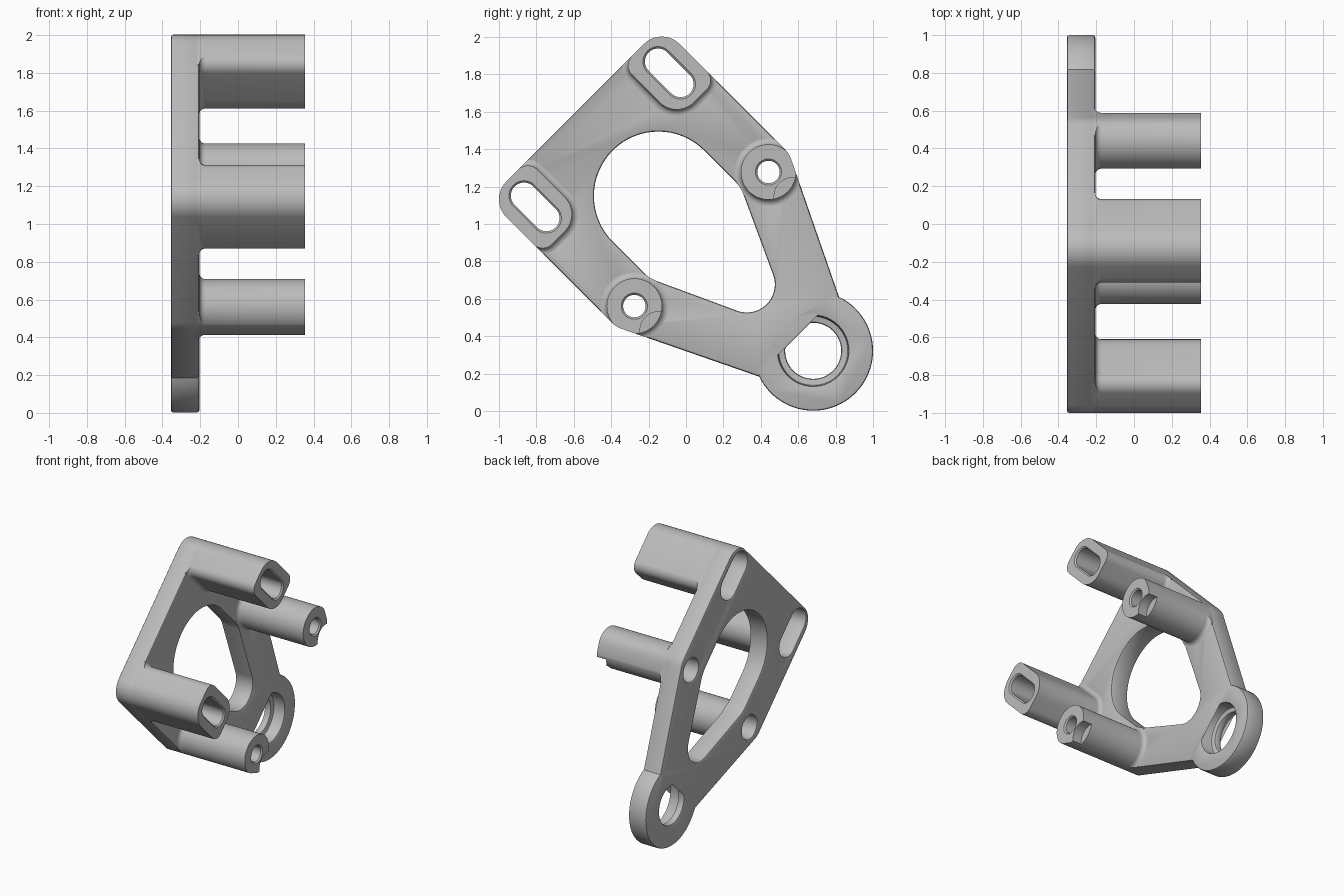
import bpy
import bmesh
from math import sin, cos, tan, pi, radians, sqrt
from mathutils import Vector

cube = bpy.data.objects.get("Cube")
if cube:
    bpy.data.objects.remove(cube)

grey = bpy.data.materials.new("light grey")
grey.use_nodes = True
grey.diffuse_color = (0.5, 0.5, 0.5, 1)
grey.node_tree.nodes["Principled BSDF"].inputs["Base Color"].default_value = (0.5, 0.5, 0.5, 1)

# Extents along x, and the pivot ring centre; u runs up the symmetry axis, v across it
BACK, FACE, TIP = -0.355, -0.205, 0.355
RING_Y, RING_Z, RING_R = 0.68, 0.322, 0.32


def place(x, p):
    u, v = p
    return (x, RING_Y + (v - u) / sqrt(2), RING_Z + (u + v) / sqrt(2))


def rounded(corners, steps=10):
    """Polygon of (u, v, radius) corners with every corner filleted."""
    pts = []
    for i, (u, v, r) in enumerate(corners):
        p = Vector((u, v))
        a = (Vector(corners[i - 1][:2]) - p).normalized()
        b = (Vector(corners[(i + 1) % len(corners)][:2]) - p).normalized()
        if r == 0:
            pts.append(p)
            continue
        half = a.angle(b) / 2
        centre = p + (a + b).normalized() * (r / sin(half))
        start = p + a * (r / tan(half)) - centre
        end = p + b * (r / tan(half)) - centre
        sweep = pi - 2 * half
        for k in range(steps + 1):
            t = k / steps
            pts.append(centre + (start * sin((1 - t) * sweep) + end * sin(t * sweep)) / sin(sweep))
    return pts


def slab(u, v, hu, hv, r_far, r_near=None):
    """Rounded rectangle; r_far rounds one diagonal pair, r_near the other."""
    r_near = r_far if r_near is None else r_near
    s = 1 if v >= 0 else -1
    return rounded([(u + hu, v + s * hv, r_far), (u + hu, v - s * hv, r_near),
                    (u - hu, v - s * hv, r_far), (u - hu, v + s * hv, r_near)])


def disc(u, v, r, n=48):
    return [Vector((u + r * cos(2 * pi * k / n), v + r * sin(2 * pi * k / n))) for k in range(n)]


def loft(name, sections):
    """Solid skinned through (x, outline) sections, capped at both ends."""
    bm = bmesh.new()
    rings = [[bm.verts.new(place(x, p)) for p in outline] for x, outline in sections]
    n = len(rings[0])
    for a, b in zip(rings, rings[1:]):
        for i in range(n):
            j = (i + 1) % n
            bm.faces.new((a[i], a[j], b[j], b[i]))
    bm.faces.new(rings[0])
    bm.faces.new(rings[-1])
    bmesh.ops.remove_doubles(bm, verts=bm.verts, dist=0.0005)
    bmesh.ops.recalc_face_normals(bm, faces=bm.faces)
    mesh = bpy.data.meshes.new(name)
    bm.to_mesh(mesh)
    bm.free()
    obj = bpy.data.objects.new(name, mesh)
    bpy.context.collection.objects.link(obj)
    mesh.materials.append(grey)
    return obj


def activate(obj):
    bpy.ops.object.select_all(action='DESELECT')
    obj.select_set(True)
    bpy.context.view_layer.objects.active = obj


def combine(obj, tool, operation='DIFFERENCE'):
    mod = obj.modifiers.new("cut", 'BOOLEAN')
    mod.operation, mod.solver, mod.object = operation, 'EXACT', tool
    activate(obj)
    bpy.ops.object.modifier_apply(modifier=mod.name)


# Plate outline: straight sides, tapering arms, round pivot end
side = [(0.105, 0.301, 0), (0.836, 0.655, 0.149), (1.80, 0.655, 0.135)]
mirrored = [(u, -v, r) for u, v, r in reversed(side)]
arc = [(RING_R * cos(a), RING_R * sin(a), 0)
       for a in (radians(-70.8 - 218.4 * k / 48) for k in range(1, 48))]
outline = rounded(side + mirrored + arc)
plate = loft("mounting_plate", [(BACK, outline), (FACE, outline)])
silhouette = loft("silhouette_cutter", [(-0.5, outline), (0.5, outline)])

# Central window: wide round top, narrow round foot
top_arc = [(1.17 + 0.345 * cos(a), 0.345 * sin(a), 0)
           for a in (radians(-90 + 180 * k / 32) for k in range(33))]
foot_arc = [(0.502 + 0.15 * cos(a), 0.15 * sin(a), 0)
            for a in (radians(114.5 + 131 * k / 20) for k in range(21))]
window = rounded(top_arc + [(0.893, 0.345, 0.2)] + foot_arc + [(0.893, -0.345, 0.2)])
window_cutter = loft("window_cutter", [(-0.5, window), (0, window)])

# Pivot bore with a counterbore on the open face
bore_cutter = loft("bore_cutter", [(x, disc(0, 0, r)) for x, r in
                   [(-0.5, 0.15), (-0.30, 0.15), (-0.30, 0.188), (0, 0.188)]])

cutters = [silhouette, window_cutter, bore_cutter]
combine(plate, window_cutter)
combine(plate, bore_cutter)

# Base fillet of a post: (x, outward offset)
FILLET = 0.032
flare = [(-0.23, FILLET)] + [(FACE + FILLET * (1 - cos(a)), FILLET * (1 - sin(a)))
                             for a in (pi / 2 * k / 6 for k in range(7))] + [(TIP, 0)]
# Bolt passage: wide at the back, narrow at the tip, chamfered mouth
passage = [(-0.5, 0.03), (0.10, 0.03), (0.10, 0), (0.345, 0), (0.36, 0.015), (0.4, 0.015)]

parts = [plate]
for s, label in ((1, "upper"), (-1, "lower")):
    v = 0.507 * s
    # Long post with an adjusting slot
    slot_post = loft(label + "_slot_post",
                     [(x, slab(1.595, v, 0.205 + d, 0.149 + d, 0.13 + d, 0.07 + d)) for x, d in flare])
    slot_cutter = loft(label + "_slot_cutter",
                       [(x, slab(1.595, v, 0.155 + d, 0.07 + d, 0.0695 + d)) for x, d in passage])
    # Round post with a bolt hole and a relief notch at the tip
    round_post = loft(label + "_round_post", [(x, disc(0.845, v, 0.148 + d)) for x, d in flare])
    hole_cutter = loft(label + "_hole_cutter", [(x, disc(0.845, v, 0.06 + d)) for x, d in passage])
    notch_cutter = loft(label + "_notch_cutter",
                        [(x, disc(0.661, v, 0.1)) for x in (0.28, 0.5)])
    for post, hole in ((slot_post, slot_cutter), (round_post, hole_cutter)):
        combine(post, silhouette, 'INTERSECT')
        combine(post, window_cutter)
        combine(post, hole)
        combine(plate, hole)
    combine(round_post, notch_cutter)
    parts += [slot_post, round_post]
    cutters += [slot_cutter, hole_cutter, notch_cutter]

# Fine edge rounding on the plate
edge = plate.modifiers.new("edge", 'BEVEL')
edge.width, edge.segments = 0.012, 2
edge.limit_method, edge.angle_limit = 'ANGLE', radians(50)
edge.use_clamp_overlap = False
activate(plate)
bpy.ops.object.modifier_apply(modifier=edge.name)

for cutter in cutters:
    bpy.data.objects.remove(cutter)
for part in parts:
    activate(part)
    bpy.ops.object.shade_smooth_by_angle(angle=radians(30))
